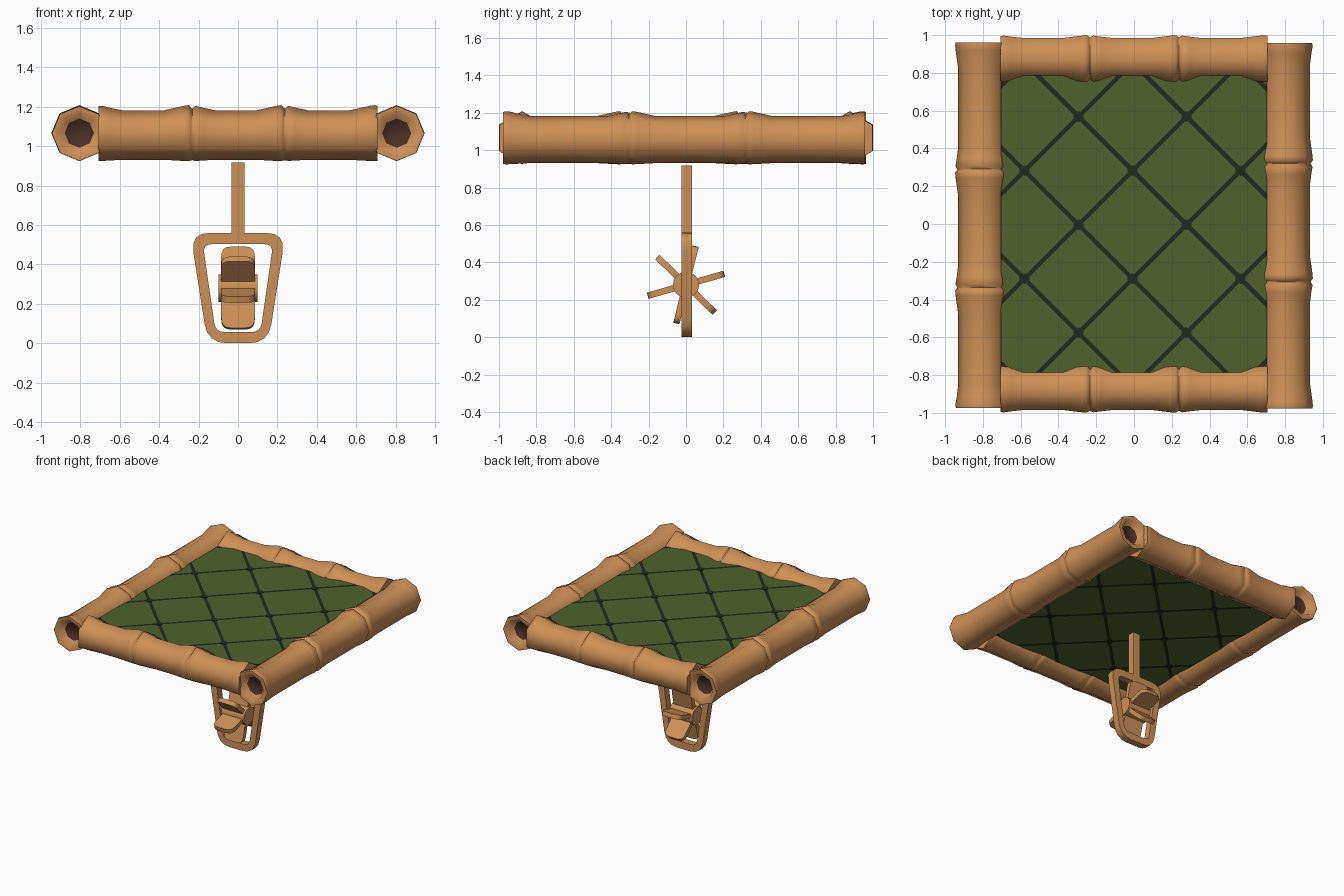
import bpy, bmesh, math
from mathutils import Vector, Matrix

if "Cube" in bpy.data.objects:
    bpy.data.objects.remove(bpy.data.objects["Cube"])


def material(name, rgb):
    m = bpy.data.materials.new(name)
    m.diffuse_color = (*rgb, 1)
    m.use_nodes = True
    m.node_tree.nodes["Principled BSDF"].inputs["Base Color"].default_value = m.diffuse_color
    return m


BAMBOO = material("bamboo tan", (0.62, 0.28, 0.095))
HOLLOW = material("hollow dark brown", (0.070, 0.029, 0.018))
LEAF = material("leaf green", (0.078, 0.121, 0.025))
CORD = material("cord dark green", (0.015, 0.023, 0.014))


def finish(name, bm, mats, smooth=None):
    bmesh.ops.recalc_face_normals(bm, faces=bm.faces[:])
    me = bpy.data.meshes.new(name)
    bm.to_mesh(me)
    bm.free()
    for m in mats:
        me.materials.append(m)
    if smooth:
        for p in me.polygons:
            p.use_smooth = True
        me.set_sharp_from_angle(angle=math.radians(smooth))
    ob = bpy.data.objects.new(name, me)
    bpy.context.collection.objects.link(ob)
    return ob


def bamboo(name, joints, sides, hollow, place):
    """Jointed tube along local x, one corner pointing up."""
    R = 0.142
    prof = []
    for a, b in zip(joints, joints[1:]):
        prof += [(a + 0.003, R * 0.92), (a + 0.02, R * 0.985), (a + 0.06, R * 0.94),
                 (a + 0.12, R * 0.885), (b - 0.14, R * 0.885), (b - 0.04, R * 0.985),
                 (b - 0.015, R), (b - 0.003, R * 0.94)]
    prof[0] = (joints[0], R * 0.975)
    prof[-1] = (joints[-1], R * 0.98)
    if hollow:  # sloping lip and recessed dark core at both ends
        a, b = joints[0], joints[-1]
        prof = [(a + 0.05, 0.074), (a, 0.105)] + prof + [(b, 0.105), (b - 0.05, 0.074)]
    bm = bmesh.new()
    rings = []
    for t, r in prof:
        sag = (R - r) * 0.6 if r > 0.12 else 0  # underside stays nearly straight
        rings.append([bm.verts.new((t, r * math.sin(2 * math.pi * k / sides),
                                    r * math.cos(2 * math.pi * k / sides) - sag))
                      for k in range(sides)])
    for p, q in zip(rings, rings[1:]):
        for k in range(sides):
            j = (k + 1) % sides
            bm.faces.new((p[k], p[j], q[j], q[k]))
    for ring in (rings[0], rings[-1]):
        bm.faces.new(ring).material_index = 1 if hollow else 0
    bm.transform(place)
    return finish(name, bm, [BAMBOO, HOLLOW], 62)


# Bamboo border: hollow side poles and shorter end poles
ZC = 1.066
side_joints = [-0.965, -0.33, 0.295, 0.97]
left = (Matrix.Translation((-0.805, 0, ZC)) @ Matrix.Rotation(math.pi / 2, 4, 'Z'))
shift = Matrix.Translation((0, -0.008, 0))
bamboo("left_pole", side_joints, 8, True, shift @ left)
bamboo("right_pole", side_joints, 8, True, shift @ Matrix.Rotation(math.pi, 4, 'Z') @ left)
for name, y in (("front_pole", -0.876), ("back_pole", 0.876)):
    bamboo(name, [-0.708, -0.235, 0.235, 0.708], 6, False, Matrix.Translation((0, y, ZC)))

# Thick leaf mat with a diamond lattice of cords cut into it
TOP, BOTTOM, STEP, HALF = 1.13, 0.995, 0.572, 0.0115
bm = bmesh.new()
bmesh.ops.create_cube(bm, size=1, matrix=Matrix.Translation((0, 0, (TOP + BOTTOM) / 2)) @
                      Matrix.Diagonal((1.41, 1.74, TOP - BOTTOM, 1)))
families = (((1, 1), 0.275), ((1, -1), -0.29))
for (nx, ny), off in families:
    n = Vector((nx, ny, 0)).normalized()
    for k in range(-4, 5):
        for s in (-HALF, HALF):
            d = (off + k * STEP) / math.sqrt(2) + s
            bmesh.ops.bisect_plane(bm, geom=bm.verts[:] + bm.edges[:] + bm.faces[:],
                                   plane_co=n * d, plane_no=n)
for f in bm.faces:
    c = f.calc_center_median()
    for (nx, ny), off in families:
        u = (nx * c.x + ny * c.y - off) / STEP
        if abs(u - round(u)) * STEP / math.sqrt(2) < HALF:
            f.material_index = 1
finish("leaf_mat", bm, [LEAF, CORD])

# Knots where the cords cross, on both faces of the mat
bm = bmesh.new()
for i in range(-4, 5):
    for j in range(-4, 5):
        s, d = 0.275 + i * STEP, -0.29 + j * STEP
        x, y = (s + d) / 2, (s - d) / 2
        if abs(x) < 0.66 and abs(y) < 0.80:
            for z in (TOP, BOTTOM):
                bmesh.ops.create_cone(bm, cap_ends=True, segments=10, radius1=0.028,
                                      radius2=0.028, depth=0.006,
                                      matrix=Matrix.Translation((x, y, z)))
finish("cord_knots", bm, [CORD])


def rounded(corners, radii, n=5):
    """Round the corners of a polygon with quadratic arcs."""
    out = []
    for i, c in enumerate(corners):
        c = Vector(c)
        p = c + (Vector(corners[i - 1]) - c).normalized() * radii[i]
        q = c + (Vector(corners[(i + 1) % len(corners)]) - c).normalized() * radii[i]
        for k in range(n):
            t = k / (n - 1)
            out.append(p * (1 - t) ** 2 + c * 2 * t * (1 - t) + q * t * t)
    return out


# Hanging stem
Y0, Y1 = -0.023, 0.031
bm = bmesh.new()
bmesh.ops.create_cube(bm, size=1, matrix=Matrix.Translation((0, (Y0 + Y1) / 2, 0.73)) @
                      Matrix.Diagonal((0.066, Y1 - Y0, 0.376, 1)))
finish("stem", bm, [BAMBOO])

# Tapered ring with rounded corners
outer = rounded([(-0.154, 0), (0.154, 0), (0.242, 0.56), (-0.242, 0.56)], [0.1] * 4)
inner = rounded([(-0.114, 0.057), (0.114, 0.057), (0.178, 0.503), (-0.178, 0.503)], [0.045] * 4)
bm = bmesh.new()
loops = [[bm.verts.new((p.x, y, p.y)) for p in pts]
         for pts, y in ((outer, Y0), (outer, Y1), (inner, Y1), (inner, Y0))]
for a in range(4):
    p, q = loops[a], loops[(a + 1) % 4]
    for k in range(len(p)):
        j = (k + 1) % len(p)
        bm.faces.new((p[k], p[j], q[j], q[k]))
finish("hanging_ring", bm, [BAMBOO], 35)

# Paddle wheel: hub on the x axis and six blades
HUB = Matrix.Translation((0, 0, 0.28))
bm = bmesh.new()
bmesh.ops.create_cone(bm, cap_ends=True, segments=16, radius1=0.07, radius2=0.07, depth=0.2,
                      matrix=HUB @ Matrix.Rotation(math.pi / 2, 4, 'Y'))
finish("wheel_hub", bm, [BAMBOO], 35)

blade = rounded([(-0.085, 0.04), (0.085, 0.04), (0.085, 0.213), (-0.085, 0.213)],
                [0.002, 0.002, 0.05, 0.05])
for i in range(6):
    bm = bmesh.new()
    lo, hi = [[bm.verts.new((p.x, y, p.y)) for p in blade] for y in (-0.017, 0.017)]
    bm.faces.new(lo)
    bm.faces.new(hi)
    for k in range(len(lo)):
        j = (k + 1) % len(lo)
        bm.faces.new((lo[k], lo[j], hi[j], hi[k]))
    # angle measured from +y towards +z
    bm.transform(HUB @ Matrix.Rotation(math.radians(16 + 60 * i - 90), 4, 'X'))
    finish(f"wheel_blade_{i + 1}", bm, [BAMBOO], 35)
